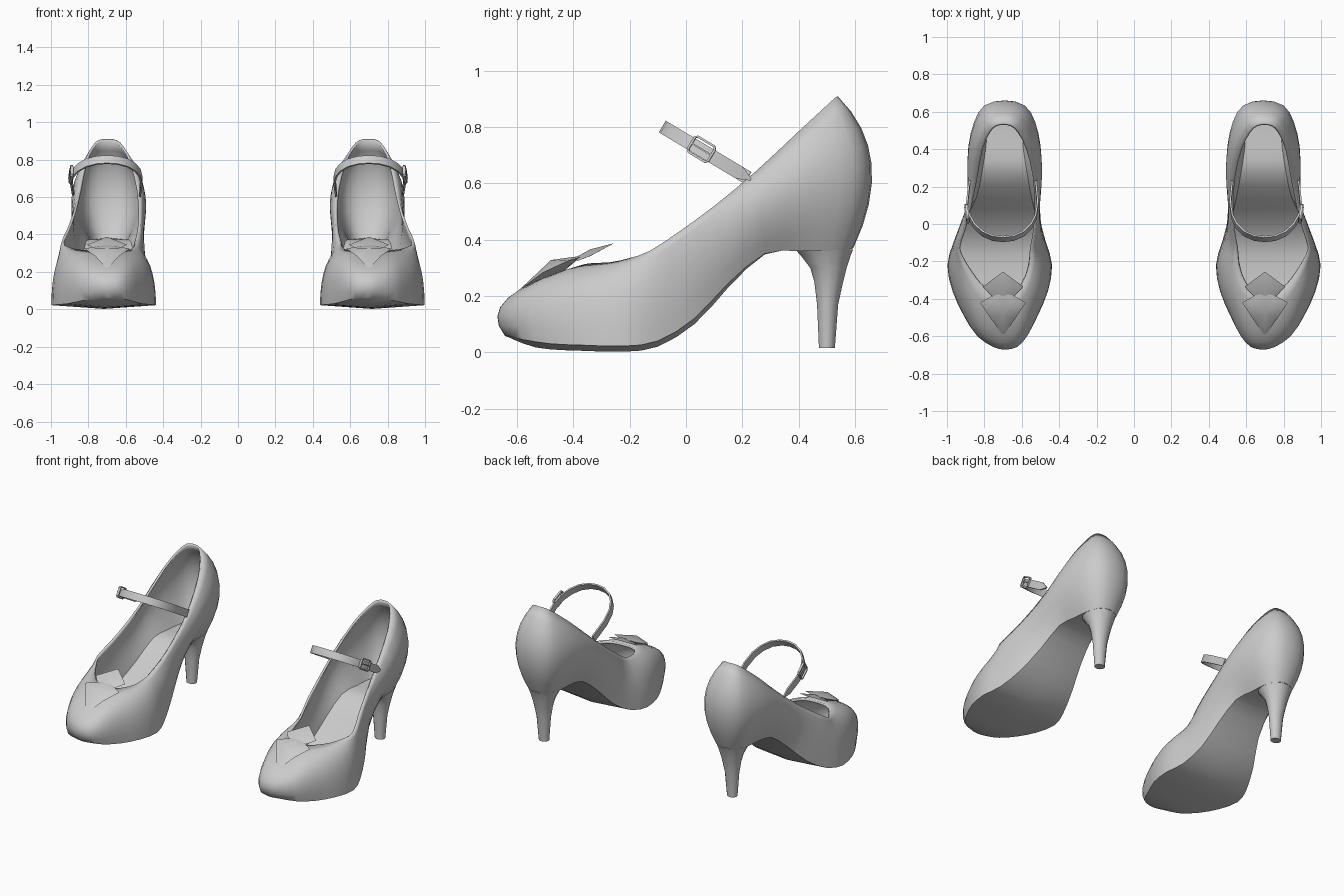
import bpy, bmesh, math
from mathutils import Vector

if "Cube" in bpy.data.objects:
    bpy.data.objects.remove(bpy.data.objects["Cube"])

grey = bpy.data.materials.new("soft_grey")
grey.diffuse_color = (0.6, 0.6, 0.6, 1)
grey.use_nodes = True
grey.node_tree.nodes["Principled BSDF"].inputs["Base Color"].default_value = grey.diffuse_color


def add_part(name, bm, angle=40, thickness=0):
    """Turn a bmesh of one shoe's part into a mirrored pair."""
    bmesh.ops.remove_doubles(bm, verts=bm.verts, dist=0.0005)
    if not thickness:
        bmesh.ops.recalc_face_normals(bm, faces=bm.faces)
    me = bpy.data.meshes.new(name)
    bm.to_mesh(me)
    bm.free()
    me.materials.append(grey)
    ob = bpy.data.objects.new(name, me)
    bpy.context.collection.objects.link(ob)
    if thickness:
        s = ob.modifiers.new("wall", 'SOLIDIFY')
        s.thickness, s.offset = thickness, -1
    m = ob.modifiers.new("pair", 'MIRROR')
    m.use_mirror_merge = False
    bpy.ops.object.select_all(action='DESELECT')
    ob.select_set(True)
    bpy.context.view_layer.objects.active = ob
    bpy.ops.object.shade_smooth_by_angle(angle=math.radians(angle))
    return ob


def bridge(bm, loops, closed=True):
    """Quads between neighbouring loops of equal length."""
    for a, b in zip(loops, loops[1:]):
        n = len(a)
        for i in range(n if closed else n - 1):
            j = (i + 1) % n
            bm.faces.new((a[i], a[j], b[j], b[i]))


def smooth_loop(stations):
    """Closed curve through (y, z, outer x, inner x) stations, two points per span."""
    pts = [Vector((s[2], s[0], s[1])) for s in stations]
    pts += [Vector((s[3], s[0], s[1])) for s in stations[-2:0:-1]]
    out, n = [], len(pts)
    for i in range(n):
        p0, p1, p2, p3 = (pts[(i + k) % n] for k in (-1, 0, 1, 2))
        out += [p1, (9 * (p1 + p2) - p0 - p3) / 16]
    return out


# upper and sole: three guide loops from toe to heel, lofted with a bulging wall
sole = [(-.645, .06, .69, .69), (-.63, .058, .75, .625), (-.58, .045, .84, .57),
        (-.48, .03, .91, .515), (-.36, .025, .97, .46), (-.22, .022, .998, .438),
        (-.10, .04, .965, .47), (.03, .12, .91, .51), (.15, .245, .85, .54),
        (.28, .35, .82, .565), (.40, .36, .80, .585), (.51, .36, .788, .592),
        (.575, .365, .752, .628), (.595, .37, .69, .69)]
# wall bulge: y, z, width relative to the sole
bulge = [(-.76, .20, 1), (-.75, .205, 1.05), (-.67, .24, 1.05), (-.54, .265, 1.03),
         (-.38, .285, 1.01), (-.22, .28, .99), (-.10, .28, 1.02), (0, .33, 1.16),
         (.12, .43, 1.42), (.27, .54, 2.0), (.43, .61, 2.5), (.59, .66, 2.4),
         (.715, .69, 2.6), (.752, .70, 1)]
rim = [(-.37, .31, .70, .70), (-.365, .312, .735, .665), (-.35, .315, .78, .63),
       (-.32, .318, .82, .60), (-.27, .32, .86, .575), (-.20, .335, .91, .555),
       (-.13, .36, .943, .545), (-.03, .425, .915, .525), (.10, .52, .88, .52),
       (.25, .645, .848, .53), (.40, .785, .82, .565), (.49, .868, .782, .61),
       (.53, .905, .745, .65), (.54, .91, .697, .697)]
wall = []
for (y, z, w), s in zip(bulge, sole):
    mid, half = (s[2] + s[3]) / 2, (s[2] - s[3]) / 2
    wall.append((y, z, mid + half * w, mid - half * w))

bm = bmesh.new()
S, W, R = smooth_loop(sole), smooth_loop(wall), smooth_loop(rim)
rows, steps = [], 8
for k in range(steps + 1):
    t = k / steps
    rows.append([bm.verts.new(s * (1 - t) ** 2 + w * 2 * t * (1 - t) + r * t * t)
                 for s, w, r in zip(S, W, R)])
bridge(bm, rows)
# sole: slightly rounded across, with a lower centre line that fades out at the heel
L, base = len(S), rows[0]
H = L // 2
mid = [base[0]]
for i in range(1, H):
    c = (S[i] + S[L - i]) / 2
    c.z -= .02 * min(1, max(0, (.3 - c.y) / .2), (c.y + .66) / .12)
    mid.append(bm.verts.new(c))
mid.append(base[H])
for i in range(H):
    for quad in ((base[i], mid[i], mid[i + 1], base[i + 1]),
                 (mid[i], base[-i], base[L - i - 1], mid[i + 1])):
        bm.faces.new(list(dict.fromkeys(quad)))
add_part("shoe_body", bm, 45, 0.014)

# heel: oval rings of z, front y, back y, half width
bm = bmesh.new()
rings = []
for z, y0, y1, hw in [(.366, .385, .597, .102), (.345, .405, .588, .092), (.30, .44, .573, .075),
                      (.25, .455, .56, .061), (.17, .465, .542, .046), (.015, .472, .53, .033)]:
    rings.append([bm.verts.new((.69 + hw * math.cos(a), (y0 + y1) / 2 + (y1 - y0) / 2 * math.sin(a), z))
                  for a in (math.tau * i / 14 for i in range(14))])
bridge(bm, rings)
bm.faces.new(rings[0])
bm.faces.new(rings[-1])
add_part("heel", bm)


# bow: two kite shaped plates, raised in the middle
def kite(name, half, top, bottom):
    """Fan plate from a half outline given from front to back around x = 0.70."""
    outline = half + [(-x, y, z) for x, y, z in reversed(half) if x > 0]
    bm = bmesh.new()
    ring = [bm.verts.new((.70 + x, y, z)) for x, y, z in outline]
    for c in (top, bottom):
        v = bm.verts.new((.70, *c))
        for i in range(len(ring)):
            bm.faces.new((ring[i], ring[(i + 1) % len(ring)], v))
    add_part(name, bm, 35)


kite("bow_front", [(0, -.60, .215), (.062, -.51, .283), (.122, -.42, .325), (.06, -.385, .335), (0, -.37, .343)],
     (-.48, .328), (-.45, .275))
kite("bow_back", [(0, -.41, .328), (.06, -.385, .325), (.108, -.335, .345), (0, -.255, .388)],
     (-.34, .366), (-.34, .342))


def sweep(name, path, across, hw, ht, closed=False):
    """Rectangular bar along a path; 'across' is its fixed width direction."""
    bm = bmesh.new()
    loops, n = [], len(path)
    for i, p in enumerate(path):
        a = path[(i - 1) % n] if closed else path[max(i - 1, 0)]
        b = path[(i + 1) % n] if closed else path[min(i + 1, n - 1)]
        out = (b - a).cross(across).normalized()
        w = hw * (0.15 if name == "strap" and i == 0 else 1)
        loops.append([bm.verts.new(p + across * w * s + out * ht * t)
                      for s, t in ((1, 1), (1, -1), (-1, -1), (-1, 1))])
    bridge(bm, loops + loops[:1] if closed else loops)
    if not closed:
        bm.faces.new(loops[0])
        bm.faces.new(loops[-1])
    add_part(name, bm, 40)


# strap: tilted band arching over the instep, pointed at its outer end
up = Vector((0, .51, .86)).normalized()
strap = [Vector((x, y, .752 - .6 * y)) for x, y in
         [(.878, .23), (.884, .19), (.893, .10), (.882, .04), (.853, -.01), (.81, -.05), (.755, -.074),
          (.70, -.08), (.645, -.074), (.59, -.05), (.55, -.01), (.525, .04), (.515, .11), (.525, .22)]]
sweep("strap", strap, up, .024, .005)

# buckle: chamfered frame with a prong, on the outer side of the strap
along = Vector((.12, .85, -.51)).normalized()
face = along.cross(up).normalized()
centre = Vector((.893, .055, .722))
frame = [centre + along * u + up * v for u, v in
         [(.042, -.024), (.042, .024), (.034, .032), (-.034, .032),
          (-.042, .024), (-.042, -.024), (-.034, -.032), (.034, -.032)]]
sweep("buckle_frame", frame, face, .007, .004, True)
sweep("buckle_prong", [centre + face * .007 - along * .04, centre + face * .007 + along * .04], up, .003, .003)
